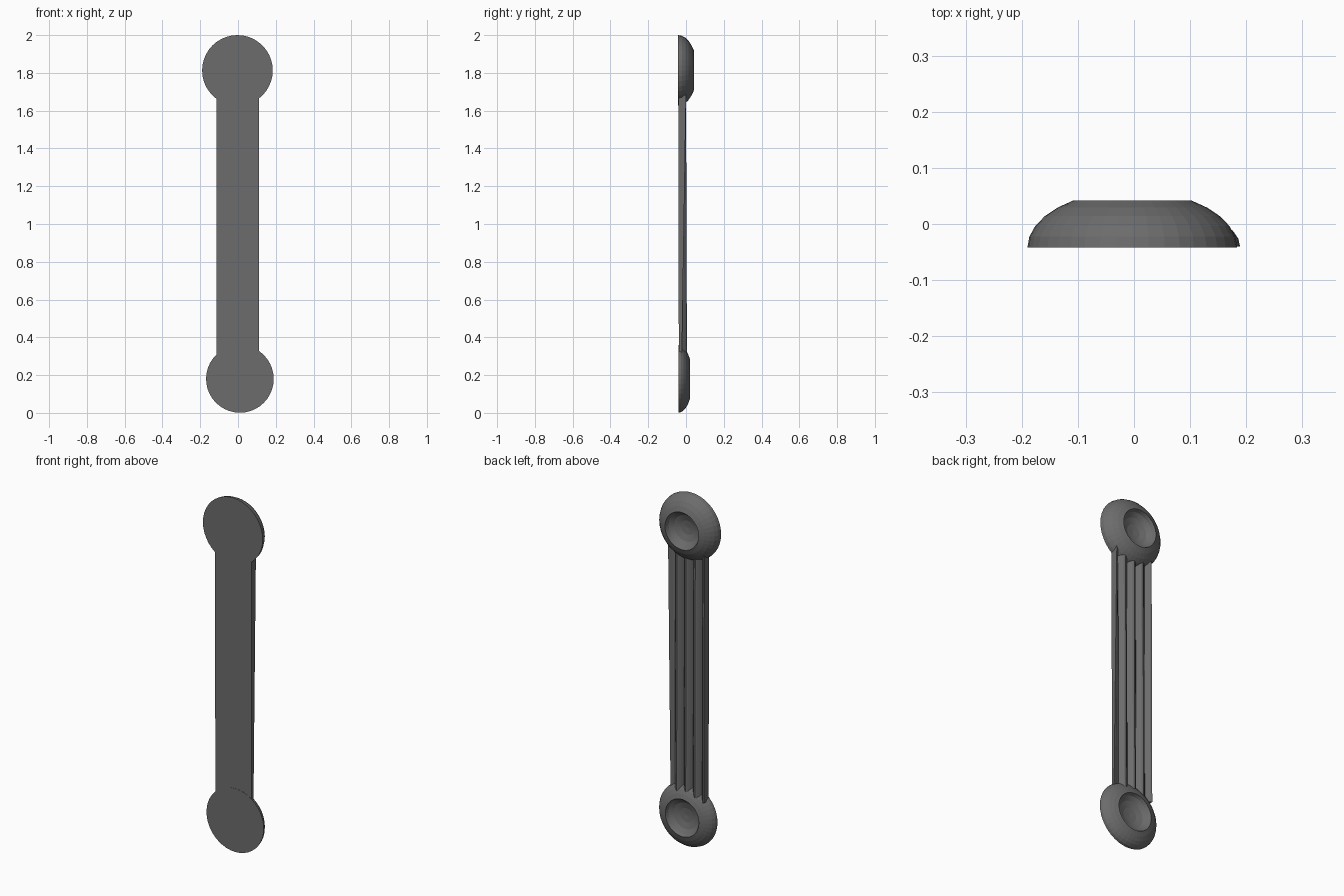
import bpy, bmesh, math

if "Cube" in bpy.data.objects:
    bpy.data.objects.remove(bpy.data.objects["Cube"])

dark = bpy.data.materials.new("dark_grey")
dark.diffuse_color = (0.15, 0.15, 0.15, 1)
dark.use_nodes = True
dark.node_tree.nodes["Principled BSDF"].inputs["Base Color"].default_value = dark.diffuse_color


def make_object(name, bm):
    bmesh.ops.recalc_face_normals(bm, faces=bm.faces[:])
    mesh = bpy.data.meshes.new(name)
    bm.to_mesh(mesh)
    bm.free()
    mesh.materials.append(dark)
    ob = bpy.data.objects.new(name, mesh)
    bpy.context.collection.objects.link(ob)
    return ob


def dished_knob(name, cx, cz, radius, rim, front, back, bowl_depth, n=40):
    """Flat-fronted dome turned about the y axis, with a bowl in its back."""
    profile = []
    h = back - front
    end = math.acos(rim / radius)
    for i in range(6):
        a = end * i / 5
        profile.append((radius * math.cos(a), front + h * math.sin(a) / math.sin(end)))
    for i in range(1, 4):
        a = math.pi / 2 * i / 4
        profile.append((rim * math.cos(a), back - bowl_depth * math.sin(a)))
    bm = bmesh.new()
    rings = []
    for r, y in profile:
        rings.append([bm.verts.new((cx + r * math.cos(2 * math.pi * k / n), y,
                                    cz + r * math.sin(2 * math.pi * k / n)))
                      for k in range(n)])
    for a, b in zip(rings, rings[1:]):
        for k in range(n):
            bm.faces.new((a[k], a[(k + 1) % n], b[(k + 1) % n], b[k]))
    bm.faces.new(rings[0])
    tip = bm.verts.new((cx, back - bowl_depth, cz))
    for k in range(n):
        bm.faces.new((rings[-1][k], rings[-1][(k + 1) % n], tip))
    return make_object(name, bm)


def ribbed_section(bm, z, x0, x1, front, back, right_back, depth, grooves=4, steps=6):
    """Flat front; back of rounded ribs parted by grooves, half ribs at the edges."""
    pts = [(x1, front), (x0, front)]
    total = grooves * steps
    for i in range(total + 1):
        top = right_back if i > total - steps / 2 else back
        d = min(depth, (top - front) * 0.6)
        wave = abs(math.cos(math.pi * i / steps))
        pts.append((x0 + (x1 - x0) * i / total, top - d * (1 - wave)))
    return [bm.verts.new((x, y, z)) for x, y in pts]


# End knobs
dished_knob("upper_knob", -0.003, 1.813, 0.187, 0.105, -0.042, 0.042, 0.055)
dished_knob("lower_knob", 0.010, 0.18, 0.179, 0.105, -0.040, 0.021, 0.045)

# Ribbed shaft, tapered at its right edge
bm = bmesh.new()
low = ribbed_section(bm, 0.29, -0.115, 0.112, -0.038, 0.005, -0.022, 0.027)
high = ribbed_section(bm, 1.70, -0.115, 0.112, -0.041, 0.0, 0.0, 0.027)
for k in range(len(low)):
    m = (k + 1) % len(low)
    bm.faces.new((low[k], low[m], high[m], high[k]))
bm.faces.new(low)
bm.faces.new(high)
make_object("ribbed_shaft", bm)
